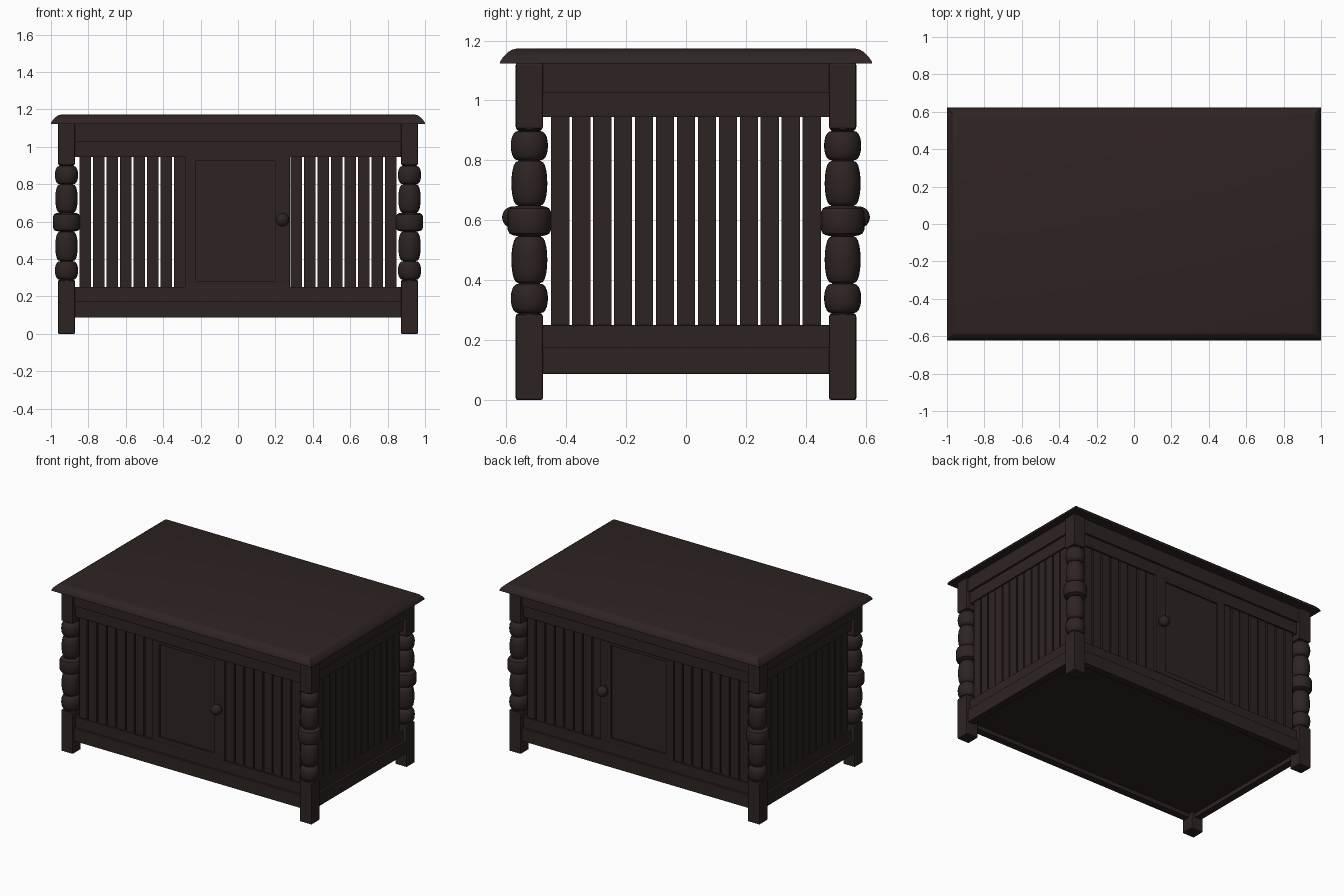
import bpy, bmesh, math

if "Cube" in bpy.data.objects:
    bpy.data.objects.remove(bpy.data.objects["Cube"])

wood = bpy.data.materials.new("dark brown wood")
wood.diffuse_color = (0.027, 0.0175, 0.0165, 1)
wood.use_nodes = True
wood.node_tree.nodes["Principled BSDF"].inputs["Base Color"].default_value = wood.diffuse_color


def finish(name, bm, bevel=0.0, smooth=False):
    bmesh.ops.recalc_face_normals(bm, faces=bm.faces)
    me = bpy.data.meshes.new(name)
    bm.to_mesh(me)
    bm.free()
    me.materials.append(wood)
    ob = bpy.data.objects.new(name, me)
    bpy.context.collection.objects.link(ob)
    if bevel:
        m = ob.modifiers.new("bevel", 'BEVEL')
        m.width, m.segments = bevel, 2
    if smooth:
        bpy.ops.object.select_all(action='DESELECT')
        ob.select_set(True)
        bpy.context.view_layer.objects.active = ob
        bpy.ops.object.shade_smooth_by_angle(angle=math.radians(40))
    return ob


def add_box(bm, x0, x1, y0, y1, z0, z1):
    vs = bmesh.ops.create_cube(bm, size=1)['verts']
    for v in vs:
        v.co.x = (x0 + x1) / 2 + v.co.x * (x1 - x0)
        v.co.y = (y0 + y1) / 2 + v.co.y * (y1 - y0)
        v.co.z = (z0 + z1) / 2 + v.co.z * (z1 - z0)


def box(name, *dims, bevel=0.003):
    bm = bmesh.new()
    add_box(bm, *dims)
    return finish(name, bm, bevel)


def side_box(name, side, a0, a1, inner, outer, z0, z1):
    """Box on one wall: a runs along the wall, inner/outer are distances from centre."""
    axis, s = side
    d = sorted((s * inner, s * outer))
    if axis == 'y':
        return box(name, a0, a1, *d, z0, z1, bevel=0.002)
    return box(name, *d, a0, a1, z0, z1, bevel=0.002)


# Table top: stacked rectangles give the rounded, mitred edge
bm = bmesh.new()
rings = []
for inset, z in [(0, 1.123), (0.002, 1.131), (0.012, 1.146), (0.026, 1.16),
                 (0.04, 1.169), (0.055, 1.173)]:
    x, y = 1 - inset, 0.622 - inset
    rings.append([bm.verts.new((a * x, b * y, z))
                  for a, b in ((-1, -1), (1, -1), (1, 1), (-1, 1))])
for r, q in zip(rings, rings[1:]):
    for i in range(4):
        j = (i + 1) % 4
        bm.faces.new((r[i], r[j], q[j], q[i]))
bm.faces.new(rings[0])
bm.faces.new(rings[-1])
finish("table_top", bm, smooth=True)

# Posts: square blocks with a turned section between
PX, PY, H = 0.917, 0.523, 0.0455


def bead(z0, z1, r, neck=0.036, n=10):
    return [(neck + (r - neck) * math.sin(math.pi * i / n) ** 0.8,
             z0 + (z1 - z0) * (1 - math.cos(math.pi * i / n)) / 2) for i in range(n + 1)]


profile = ([(0.045, 0.27), (0.042, 0.287)] + bead(0.29, 0.388, 0.062)
           + bead(0.39, 0.546, 0.06)
           + [(0.055, 0.55), (0.067, 0.556), (0.073, 0.57), (0.073, 0.625),
              (0.067, 0.639), (0.055, 0.645)]
           + bead(0.649, 0.798, 0.06) + bead(0.80, 0.898, 0.062)
           + [(0.042, 0.903), (0.045, 0.92)])
for sx, xn in ((-1, "left"), (1, "right")):
    for sy, yn in ((-1, "front"), (1, "back")):
        cx, cy = sx * PX, sy * PY
        for part, z0, z1 in (("foot", 0, 0.285), ("upper_block", 0.905, 1.125)):
            box(f"{yn}_{xn}_post_{part}", cx - H, cx + H, cy - H, cy + H, z0, z1, bevel=0.006)
        bm = bmesh.new()
        pts = [bm.verts.new((r, 0, z)) for r, z in profile]
        edges = [bm.edges.new(p) for p in zip(pts, pts[1:])]
        bmesh.ops.spin(bm, geom=pts + edges, axis=(0, 0, 1), cent=(0, 0, 0),
                       angle=2 * math.pi, steps=28)
        bmesh.ops.remove_doubles(bm, verts=bm.verts, dist=1e-5)
        bmesh.ops.translate(bm, verts=bm.verts, vec=(cx, cy, 0))
        finish(f"{yn}_{xn}_turned_post", bm, smooth=True)

# Walls: stepped rails and slats on all four sides
walls = {"front": ('y', -1), "back": ('y', 1), "left": ('x', -1), "right": ('x', 1)}
for name, side in walls.items():
    long = side[0] == 'y'
    half = 0.88 if long else 0.485
    face = 0.556 if long else 0.950
    side_box(f"{name}_apron", side, -half, half, face - 0.05, face, 1.025, 1.125)
    side_box(f"{name}_upper_rail", side, -half, half, face - 0.05, face - 0.015, 0.945, 1.03)
    side_box(f"{name}_base_rail", side, -half, half, face - 0.05, face, 0.087, 0.177)
    side_box(f"{name}_lower_rail", side, -half, half, face - 0.05, face - 0.015, 0.17, 0.25)
    if long:
        centres = [s * (0.312 + 0.0722 * i) for s in (-1, 1) for i in range(8)]
    else:
        centres = [-0.42 + 0.07 * i for i in range(13)]
    bm = bmesh.new()
    for c in centres:
        w = 0.0305
        d = sorted((side[1] * (face - 0.045), side[1] * (face - 0.025)))
        if long:
            add_box(bm, c - w, c + w, *d, 0.24, 0.955)
        else:
            add_box(bm, *d, c - w, c + w, 0.24, 0.955)
    finish(f"{name}_slats", bm)

    # Door with recessed panel and round knob on both long sides
    if long:
        out, inn = face - 0.013, face - 0.045
        side_box(f"{name}_door_left_stile", side, -0.283, -0.225, inn, out, 0.25, 0.945)
        side_box(f"{name}_door_right_stile", side, 0.197, 0.278, inn, out, 0.25, 0.945)
        side_box(f"{name}_door_bottom_bar", side, -0.23, 0.2, inn, out, 0.25, 0.283)
        side_box(f"{name}_door_top_bar", side, -0.23, 0.2, inn, out, 0.925, 0.945)
        side_box(f"{name}_door_panel", side, -0.23, 0.2, inn, out - 0.012, 0.27, 0.935)
        bm = bmesh.new()
        bmesh.ops.create_uvsphere(bm, u_segments=24, v_segments=14, radius=0.036)
        bmesh.ops.translate(bm, verts=bm.verts, vec=(0.238, side[1] * (out + 0.035), 0.61))
        finish(f"{name}_knob", bm, smooth=True)
        side_box(f"{name}_knob_stem", side, 0.225, 0.251, out - 0.005, out + 0.02, 0.597, 0.623)

# Floor panel, set slightly above the underside of the rails
box("floor_panel", -0.91, 0.91, -0.515, 0.515, 0.115, 0.14, bevel=0)
